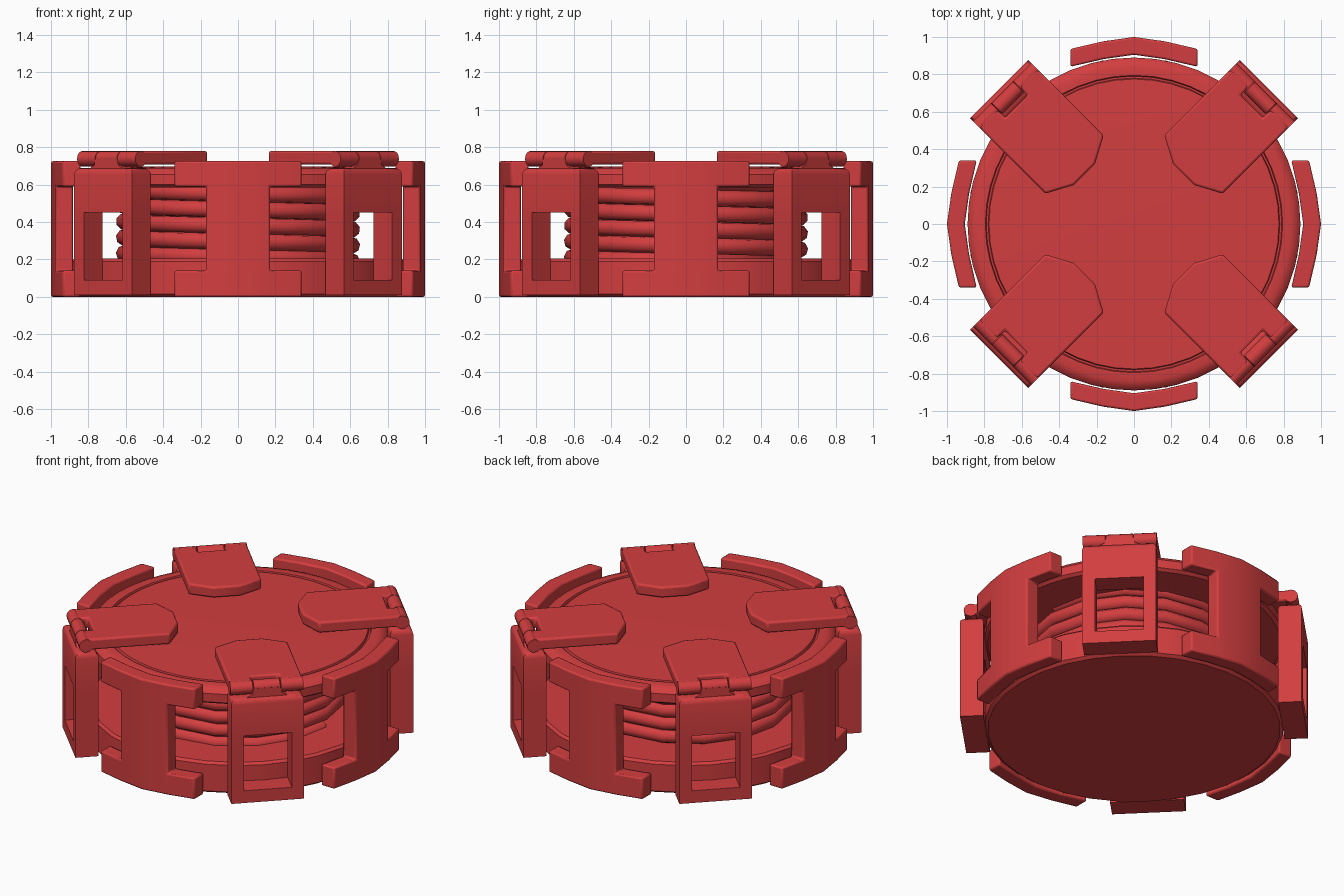
import bpy, bmesh, math
from math import sin, cos, pi

cube = bpy.data.objects.get("Cube")
if cube:
    bpy.data.objects.remove(cube, do_unlink=True)

# One red material
red = bpy.data.materials.new("red")
red.use_nodes = True
COLOUR = (0.65, 0.048, 0.05, 1)
red.diffuse_color = COLOUR
red.node_tree.nodes["Principled BSDF"].inputs["Base Color"].default_value = COLOUR


def finish(name, bm, bevel=0, smooth=35):
    bmesh.ops.recalc_face_normals(bm, faces=bm.faces)
    mesh = bpy.data.meshes.new(name)
    bm.to_mesh(mesh)
    bm.free()
    mesh.materials.append(red)
    ob = bpy.data.objects.new(name, mesh)
    bpy.context.collection.objects.link(ob)
    bpy.ops.object.select_all(action="DESELECT")
    ob.select_set(True)
    bpy.context.view_layer.objects.active = ob
    bpy.ops.object.shade_smooth_by_angle(angle=math.radians(smooth))
    if bevel:
        mod = ob.modifiers.new("rounded edges", "BEVEL")
        mod.width, mod.segments = bevel, 2
        mod.limit_method, mod.angle_limit = "ANGLE", math.radians(40)
    return ob


def around(ob, start):
    """Repeat a part in four directions about the z axis."""
    base = ob.name
    for k, side in enumerate(("a", "b", "c", "d")):
        part = ob if k == 0 else ob.copy()
        if k:
            bpy.context.collection.objects.link(part)
        part.name = f"{base}_{side}"
        part.rotation_euler.z = start + k * pi / 2


def lathe(name, profile, sides):
    bm = bmesh.new()
    rings = [[bm.verts.new((r * cos(2 * pi * i / sides), r * sin(2 * pi * i / sides), z))
              for i in range(sides)] for r, z in profile]
    for low, high in zip(rings, rings[1:]):
        for i in range(sides):
            j = (i + 1) % sides
            bm.faces.new((low[i], low[j], high[j], high[i]))
    bm.faces.new(rings[0])
    bm.faces.new(rings[-1])
    return finish(name, bm)


def panel(name, cols, rows, skip, outer, depth, bevel=0, round_top=0):
    """Grid of upright cells with some left out, thickened inward."""
    bm = bmesh.new()
    grid = [[bm.verts.new((x, outer(x), z)) for z in rows] for x in cols]
    for i in range(len(cols) - 1):
        for j in range(len(rows) - 1):
            if not skip(i, j):
                bm.faces.new((grid[i][j], grid[i + 1][j],
                              grid[i + 1][j + 1], grid[i][j + 1]))
    for v in [v for v in bm.verts if not v.link_faces]:
        bm.verts.remove(v)
    new = bmesh.ops.extrude_face_region(bm, geom=bm.faces[:], use_keep_orig=True)["geom"]
    bmesh.ops.translate(bm, vec=(0, -depth, 0),
                        verts=[v for v in new if isinstance(v, bmesh.types.BMVert)])
    if round_top:
        top = [e for e in bm.edges if min(v.co.z for v in e.verts) > rows[-1] - 0.001
               and len(e.link_faces) == 2 and e.calc_face_angle(0) > 1]
        bmesh.ops.bevel(bm, geom=top, offset=round_top, segments=3, profile=0.5, affect="EDGES")
    return finish(name, bm, bevel)


def prism(name, outline, offset, bevel=0):
    bm = bmesh.new()
    face = bm.faces.new([bm.verts.new(p) for p in outline])
    new = bmesh.ops.extrude_face_region(bm, geom=[face], use_keep_orig=True)["geom"]
    bmesh.ops.translate(bm, vec=offset, verts=[v for v in new if isinstance(v, bmesh.types.BMVert)])
    return finish(name, bm, bevel)


def pin(name, x0, x1, y, z, radius):
    ring = [(x0, y + radius * cos(a * pi / 8), z + radius * sin(a * pi / 8)) for a in range(16)]
    return prism(name, ring, (x1 - x0, 0, 0))


# Round housing: base, lid with a shallow groove, and inner core
lathe("base", [(0.87, 0), (0.89, 0.015), (0.89, 0.19), (0.875, 0.205)], 32)
lathe("lid", [(0.87, 0.585), (0.89, 0.6), (0.89, 0.655), (0.87, 0.68), (0.84, 0.69),
              (0.795, 0.69), (0.79, 0.675), (0.78, 0.675), (0.775, 0.69), (0.5, 0.698)], 48)
lathe("core", [(0.58, 0.1), (0.58, 0.65)], 16)

# Coil spring between base and lid
STEPS, TURNS = 16, 5
curve = bpy.data.curves.new("coil", "CURVE")
curve.dimensions = "3D"
curve.bevel_depth, curve.bevel_resolution = 0.045, 2
spline = curve.splines.new("POLY")
spline.points.add(STEPS * TURNS)
for i, p in enumerate(spline.points):
    a = -2 * pi * i / STEPS
    p.co = (0.608 * cos(a), 0.608 * sin(a), 0.19 + 0.085 * i / STEPS, 1)
curve.materials.append(red)
bpy.context.collection.objects.link(bpy.data.objects.new("coil", curve))

# Curved guard brackets, narrow in the middle
around(panel("guard_bracket", (-0.34, -0.17, 0, 0.17, 0.34), (0, 0.14, 0.59, 0.725),
             lambda i, j: j == 1 and i in (0, 3),
             lambda x: 1 - 0.1 * abs(x) - 0.26 * x * x, 0.095, bevel=0.01), 0)

# Clamp frames with a window
DIAGONAL = pi / 4
around(panel("clamp_frame", (-0.22, -0.145, 0.145, 0.22), (0.01, 0.09, 0.45, 0.69),
             lambda i, j: i == 1 and j == 1, lambda x: 1.02, 0.14, round_top=0.035), DIAGONAL)

# Hinged clamp arms, notched for the knuckle
half = [(0.08, 0.375), (0.22, 0.45), (0.22, 0.955), (0.085, 0.955), (0.085, 0.89)]
outline = half + [(-x, y) for x, y in reversed(half)]
around(prism("clamp_arm", [(x, y, 0.708) for x, y in outline], (0, 0, 0.072), 0.012), DIAGONAL)
for name, x0, x1 in (("arm_pin_left", 0.085, 0.22), ("arm_pin_right", -0.22, -0.085),
                     ("hinge_knuckle", -0.08, 0.08)):
    around(pin(name, x0, x1, 0.955, 0.738, 0.042), DIAGONAL)

# Flared neck joining knuckle to frame
neck = [(0.13, 0.67), (0.12, 0.69), (0.09, 0.705), (0.08, 0.745)]
neck += [(-x, z) for x, z in reversed(neck)]
around(prism("hinge_neck", [(x, 0.92, z) for x, z in neck], (0, 0.077, 0)), DIAGONAL)
